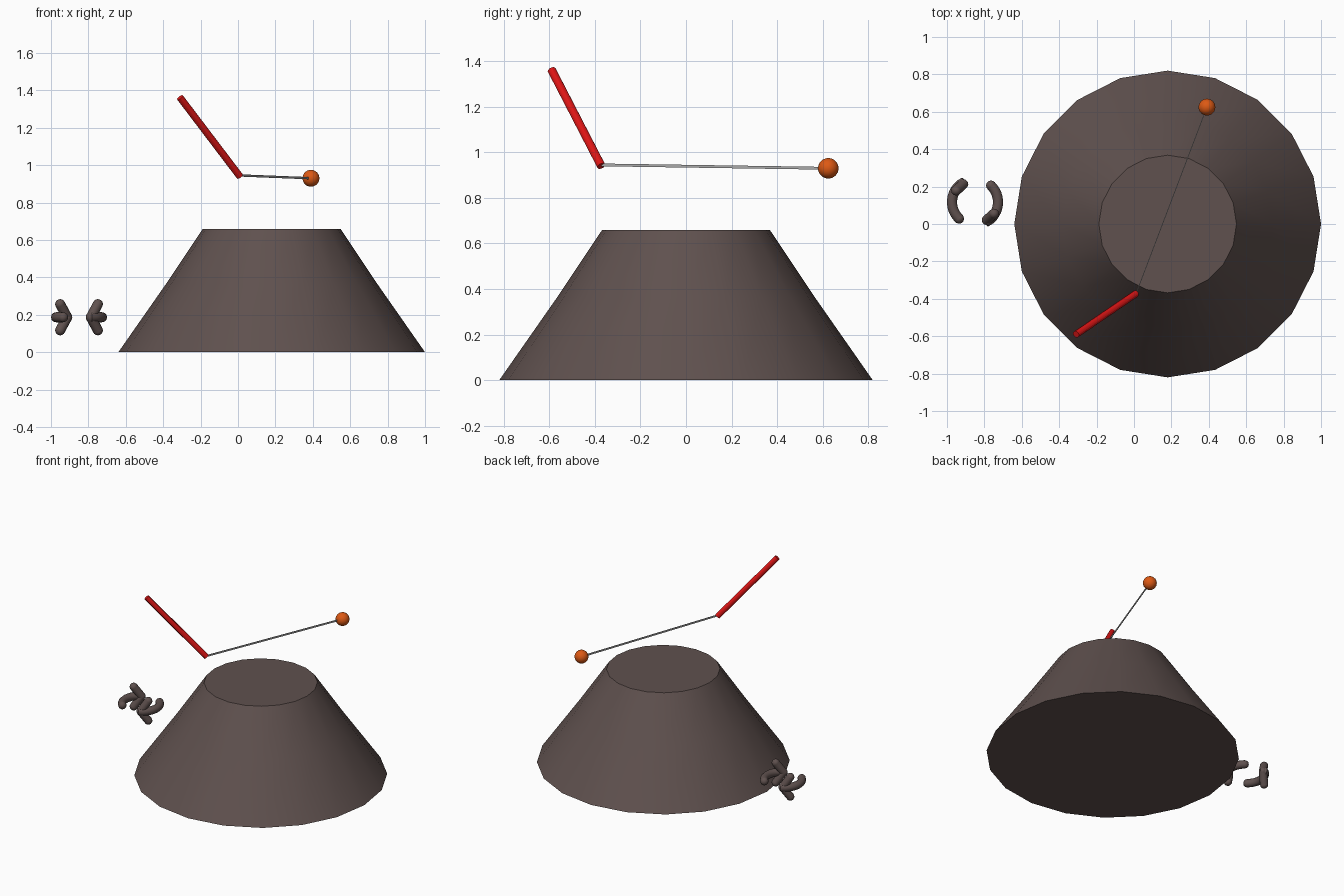
import bpy, bmesh, math
from mathutils import Vector, Matrix

cube = bpy.data.objects.get("Cube")
if cube:
    bpy.data.objects.remove(cube, do_unlink=True)


def material(name, rgb):
    m = bpy.data.materials.new(name)
    m.use_nodes = True
    m.diffuse_color = (*rgb, 1)
    m.node_tree.nodes["Principled BSDF"].inputs["Base Color"].default_value = (*rgb, 1)
    return m


BROWN = material("dusty brown", (0.115, 0.082, 0.077))
RED = material("bright red", (0.75, 0.008, 0.008))
ORANGE = material("orange", (0.72, 0.1, 0.007))
GREY = material("line grey", (0.4, 0.4, 0.4))


def finish(bm, name, mat, angle=30):
    bmesh.ops.recalc_face_normals(bm, faces=bm.faces)
    mesh = bpy.data.meshes.new(name)
    bm.to_mesh(mesh)
    bm.free()
    mesh.materials.append(mat)
    ob = bpy.data.objects.new(name, mesh)
    bpy.context.collection.objects.link(ob)
    bpy.ops.object.select_all(action='DESELECT')
    ob.select_set(True)
    bpy.context.view_layer.objects.active = ob
    bpy.ops.object.shade_smooth_by_angle(angle=math.radians(angle))
    return ob


def add_rod(bm, a, b, radius, sides=12):
    a, b = Vector(a), Vector(b)
    turn = (b - a).to_track_quat('Z', 'Y').to_matrix().to_4x4()
    bmesh.ops.create_cone(bm, cap_ends=True, segments=sides, radius1=radius, radius2=radius,
                          depth=(b - a).length,
                          matrix=Matrix.Translation((a + b) / 2) @ turn)


def add_ball(bm, centre, radius, u=16, v=10):
    bmesh.ops.create_uvsphere(bm, u_segments=u, v_segments=v, radius=radius,
                              matrix=Matrix.Translation(centre))


def add_tube(bm, points, radius, sides=12):
    """Sweep a ring along the points and round off both ends."""
    pts = [Vector(p) for p in points]
    rings = []
    for i, p in enumerate(pts):
        d = pts[min(i + 1, len(pts) - 1)] - pts[max(i - 1, 0)]
        q = d.to_track_quat('Z', 'Y')
        rings.append([bm.verts.new(p + q @ Vector((radius * math.cos(t), radius * math.sin(t), 0)))
                      for t in (math.tau * k / sides for k in range(sides))])
    for r, s in zip(rings, rings[1:]):
        for k in range(sides):
            n = (k + 1) % sides
            bm.faces.new((r[k], r[n], s[n], s[k]))
    for p in (pts[0], pts[-1]):
        add_ball(bm, p, radius, sides, 8)


# Tapered pedestal
bm = bmesh.new()
SIDES = 20
rings = []
for r, z in ((0.82, 0), (0.565, 0.365), (0.368, 0.66)):
    rings.append([bm.verts.new((0.18 + r * math.cos(math.tau * k / SIDES),
                                r * math.sin(math.tau * k / SIDES), z)) for k in range(SIDES)])
for lo, hi in zip(rings, rings[1:]):
    for k in range(SIDES):
        n = (k + 1) % SIDES
        bm.faces.new((lo[k], lo[n], hi[n], hi[k]))
bm.faces.new(rings[0])
bm.faces.new(rings[-1])
finish(bm, "pedestal", BROWN)

# Leaning handle rod
bm = bmesh.new()
add_rod(bm, (0.01, -0.372, 0.94), (-0.31, -0.59, 1.362), 0.019)
finish(bm, "handle", RED)

# Thin line from the handle to the ball
a, b = Vector((0.012, -0.37, 0.945)), Vector((0.39, 0.625, 0.93))
bm = bmesh.new()
turn = (b - a).to_track_quat('Y', 'Z').to_matrix().to_4x4()
bmesh.ops.create_cube(bm, size=1, matrix=Matrix.Translation((a + b) / 2) @ turn
                      @ Matrix.Diagonal((0.004, (b - a).length, 0.012, 1)))
finish(bm, "line", GREY)

# Ball at the end of the line
bm = bmesh.new()
add_ball(bm, b, 0.045, 24, 16)
finish(bm, "ball", ORANGE)

# Pair of curved turning arrows, one the half-turn of the other
CENTRE = Vector((-0.85, 0.117, 0.187))
TUBE = 0.027
for name, spin in (("right_turn_arrow", 0), ("left_turn_arrow", math.pi)):
    bm = bmesh.new()
    arc = [(0.123 * math.cos(t), 0.123 * math.sin(t), 0)
           for t in (math.radians(226 - 104 * i / 12) for i in range(13))]
    tip = Vector((-0.063, 0.096, 0))
    add_tube(bm, arc + [tip], TUBE)
    for side in (-1, 1):
        add_tube(bm, [tip, (-0.101, 0.062, 0.07 * side)], TUBE)
    bm.transform(Matrix.Translation(CENTRE) @ Matrix.Rotation(spin, 4, 'Z'))
    finish(bm, name, BROWN, 40)
